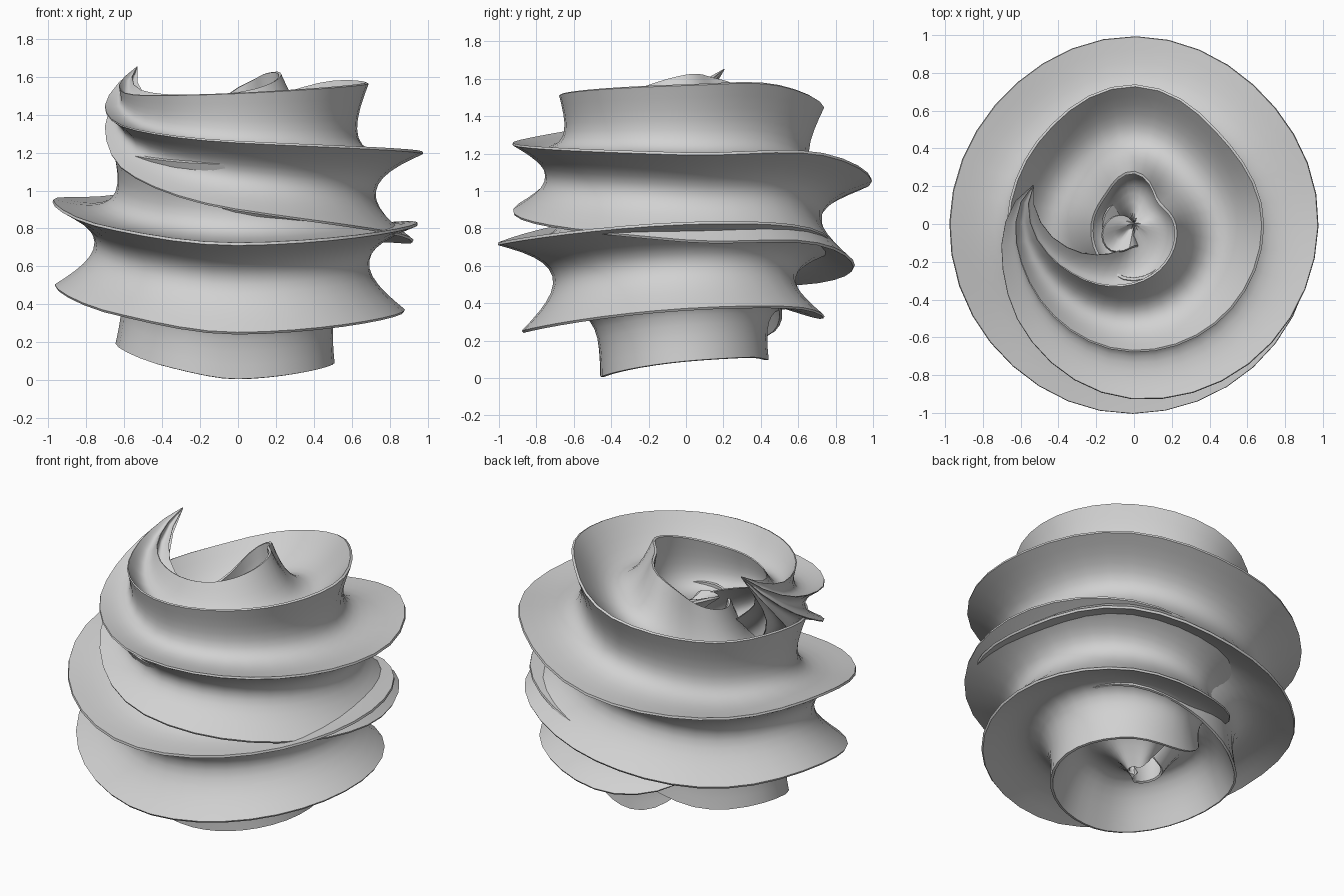
import bpy, bmesh, math

cube = bpy.data.objects.get("Cube")
if cube:
    bpy.data.objects.remove(cube, do_unlink=True)

# Path keys: sweep angle, centre radius, centre height, star radius, twist
KEYS = [
    (-21, .57, 1.65, .004, 22), (-10, .59, 1.54, .06, 22),
    (5, .58, 1.42, .13, 22), (22, .55, 1.32, .21, 22),
    (45, .52, 1.21, .32, 22), (90, .49, 1.08, .475, 22),
    (180, .385, 1.03, .62, 16), (225, .37, 1.01, .635, 18),
    (270, .39, .94, .62, 11), (315, .39, .79, .61, 17),
    (360, .43, .735, .59, 21), (405, .40, .66, .61, 14),
    (450, .37, .64, .645, 7), (540, .355, .68, .615, 14),
    (585, .33, .66, .575, 15), (630, .32, .56, .47, 14),
    (665, .32, .54, .28, 14), (690, .34, .54, .02, 14),
]
RIDGES, STEP, SAMPLES = 8, 10, 12
RIM = .02


def path_at(s):
    """Smooth path values at sweep angle s (Hermite through the keys)."""
    i = max(k for k in range(len(KEYS) - 1) if KEYS[k][0] <= s)

    def slope(k, c):
        a, b = KEYS[max(k - 1, 0)], KEYS[min(k + 1, len(KEYS) - 1)]
        return (b[c] - a[c]) / (b[0] - a[0])

    a, b = KEYS[i], KEYS[i + 1]
    h = b[0] - a[0]
    t = (s - a[0]) / h
    blend = t * t * (3 - 2 * t)
    return [a[c] + (b[c] - a[c]) * blend
            + h * t * (1 - t) * ((1 - t) * slope(i, c) - t * slope(i + 1, c))
            for c in range(1, 5)]


def star_ring(bm, s):
    """Star section: narrow ridges joined by rounded hollows."""
    cr, cz, size, twist = path_at(s)
    theta = math.radians(180 + s)
    half = math.pi / RIDGES
    ring = []
    for lobe in range(RIDGES):
        mid = math.radians(twist) + (2 * lobe + 1) * half
        for k in range(SAMPLES + 1):
            u = RIM + (1 - 2 * RIM) * k / SAMPLES
            w = u - .05 * math.sin(math.tau * u) / math.tau
            # Across the chord between two ridges, and inward from it
            across = size * math.sin(half) * (2 * w - 1)
            out = size * (math.cos(half) - .39 * math.sin(math.pi * u) + .02)
            r = cr + out * math.cos(mid) - across * math.sin(mid)
            z = max(0, cz + out * math.sin(mid) + across * math.cos(mid))
            ring.append(bm.verts.new((r * math.cos(theta), r * math.sin(theta), z)))
    return ring


# Swirl: star section swept down a two-turn spiral, pointed at both ends
bm = bmesh.new()
first, last = KEYS[0][0], KEYS[-1][0]
count = round((last - first) / STEP)
rings = [star_ring(bm, first + (last - first) * k / count) for k in range(count + 1)]
for a, b in zip(rings, rings[1:]):
    for j in range(len(a)):
        n = (j + 1) % len(a)
        bm.faces.new((a[j], a[n], b[n], b[j]))
bm.faces.new(rings[0])
bm.faces.new(rings[-1])
bmesh.ops.recalc_face_normals(bm, faces=bm.faces)

mesh = bpy.data.meshes.new("cream_swirl")
bm.to_mesh(mesh)
bm.free()
swirl = bpy.data.objects.new("cream_swirl", mesh)
bpy.context.collection.objects.link(swirl)

# Colour
mat = bpy.data.materials.new("pale_grey")
mat.use_nodes = True
colour = (.64, .64, .64, 1)
mat.diffuse_color = colour
mat.node_tree.nodes["Principled BSDF"].inputs["Base Color"].default_value = colour
mesh.materials.append(mat)

bpy.ops.object.select_all(action='DESELECT')
swirl.select_set(True)
bpy.context.view_layer.objects.active = swirl
bpy.ops.object.shade_smooth_by_angle(angle=math.radians(40))
